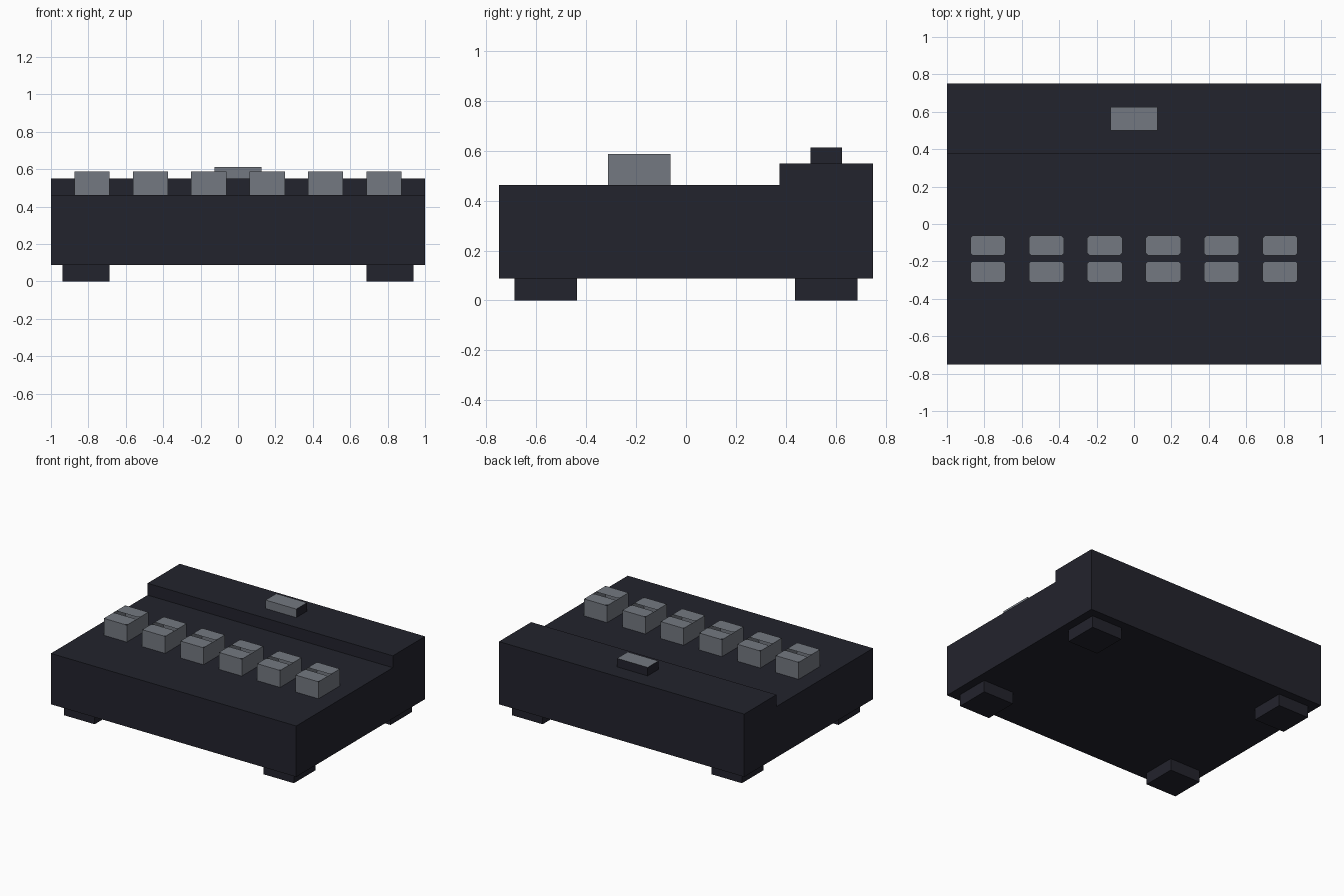
import bpy
import bmesh

default = bpy.data.objects.get("Cube")
if default:
    bpy.data.objects.remove(default, do_unlink=True)


def material(name, color):
    mat = bpy.data.materials.new(name)
    mat.use_nodes = True
    mat.diffuse_color = (*color, 1)
    bsdf = next(n for n in mat.node_tree.nodes if n.type == "BSDF_PRINCIPLED")
    bsdf.inputs["Base Color"].default_value = (*color, 1)
    return mat


CHARCOAL = material("charcoal", (0.0165, 0.0168, 0.026))
GREY = material("slate grey", (0.174, 0.191, 0.22))


def finish(name, bm, *mats):
    mesh = bpy.data.meshes.new(name)
    bm.to_mesh(mesh)
    bm.free()
    for mat in mats:
        mesh.materials.append(mat)
    obj = bpy.data.objects.new(name, mesh)
    bpy.context.collection.objects.link(obj)
    return obj


def prism(bm, profile, x0, x1):
    """Extrude a closed (y, z) profile along x."""
    face = bm.faces.new([bm.verts.new((x0, y, z)) for y, z in profile])
    new = bmesh.ops.extrude_face_region(bm, geom=[face])["geom"]
    verts = [g for g in new if isinstance(g, bmesh.types.BMVert)]
    bmesh.ops.translate(bm, verts=verts, vec=(x1 - x0, 0, 0))
    bmesh.ops.recalc_face_normals(bm, faces=bm.faces)


def box(name, x, y, z, *mats):
    bm = bmesh.new()
    prism(bm, [(y[0], z[0]), (y[1], z[0]), (y[1], z[1]), (y[0], z[1])], *x)
    return finish(name, bm, *mats)


# Stepped body: low deck in front, raised ridge along the back
BOTTOM, DECK, RIDGE = 0.0875, 0.4625, 0.55
bm = bmesh.new()
prism(bm, [(-0.75, BOTTOM), (0.75, BOTTOM), (0.75, RIDGE),
           (0.375, RIDGE), (0.375, DECK), (-0.75, DECK)], -1, 1)
finish("body", bm, CHARCOAL)

# Four square feet
for side, sx in (("right", -1), ("left", 1)):
    for end, sy in (("front", -1), ("back", 1)):
        cx, cy = sx * 0.8125, sy * 0.5625
        box(f"{end}_{side}_foot", (cx - 0.125, cx + 0.125),
            (cy - 0.125, cy + 0.125), (0, BOTTOM), CHARCOAL)

# Switch on the ridge, grey on its top and front only
switch = box("ridge_switch", (-0.125, 0.125), (0.5, 0.625),
             (RIDGE, 0.6125), CHARCOAL, GREY)
for p in switch.data.polygons:
    p.material_index = int(p.normal.z > 0.5 or p.normal.y < -0.5)


def top_plate(bm, x0, x1, y0, y1, z, c):
    """Flat plate with clipped corners."""
    outline = [(x0 + c, y0), (x1 - c, y0), (x1, y0 + c), (x1, y1 - c),
               (x1 - c, y1), (x0 + c, y1), (x0, y1 - c), (x0, y0 + c)]
    bm.faces.new([bm.verts.new((x, y, z)) for x, y in outline])


# Hollow buttons: four thin walls and a top split by a slot
TOP = 0.5875
FRONT, BACK = -0.3125, -0.0625
for i in range(6):
    cx = (i - 2.5) * 0.3125
    x0, x1 = cx - 0.09375, cx + 0.09375
    bm = bmesh.new()
    corners = [(x0, FRONT), (x1, FRONT), (x1, BACK), (x0, BACK)]
    low = [bm.verts.new((x, y, DECK)) for x, y in corners]
    high = [bm.verts.new((x, y, TOP)) for x, y in corners]
    for a in range(4):
        b = (a + 1) % 4
        bm.faces.new((low[a], low[b], high[b], high[a]))
    top_plate(bm, x0, x1, FRONT, -0.2, TOP, 0.012)
    top_plate(bm, x0, x1, -0.168, BACK, TOP, 0.012)
    finish(f"button_{i + 1}", bm, GREY)
